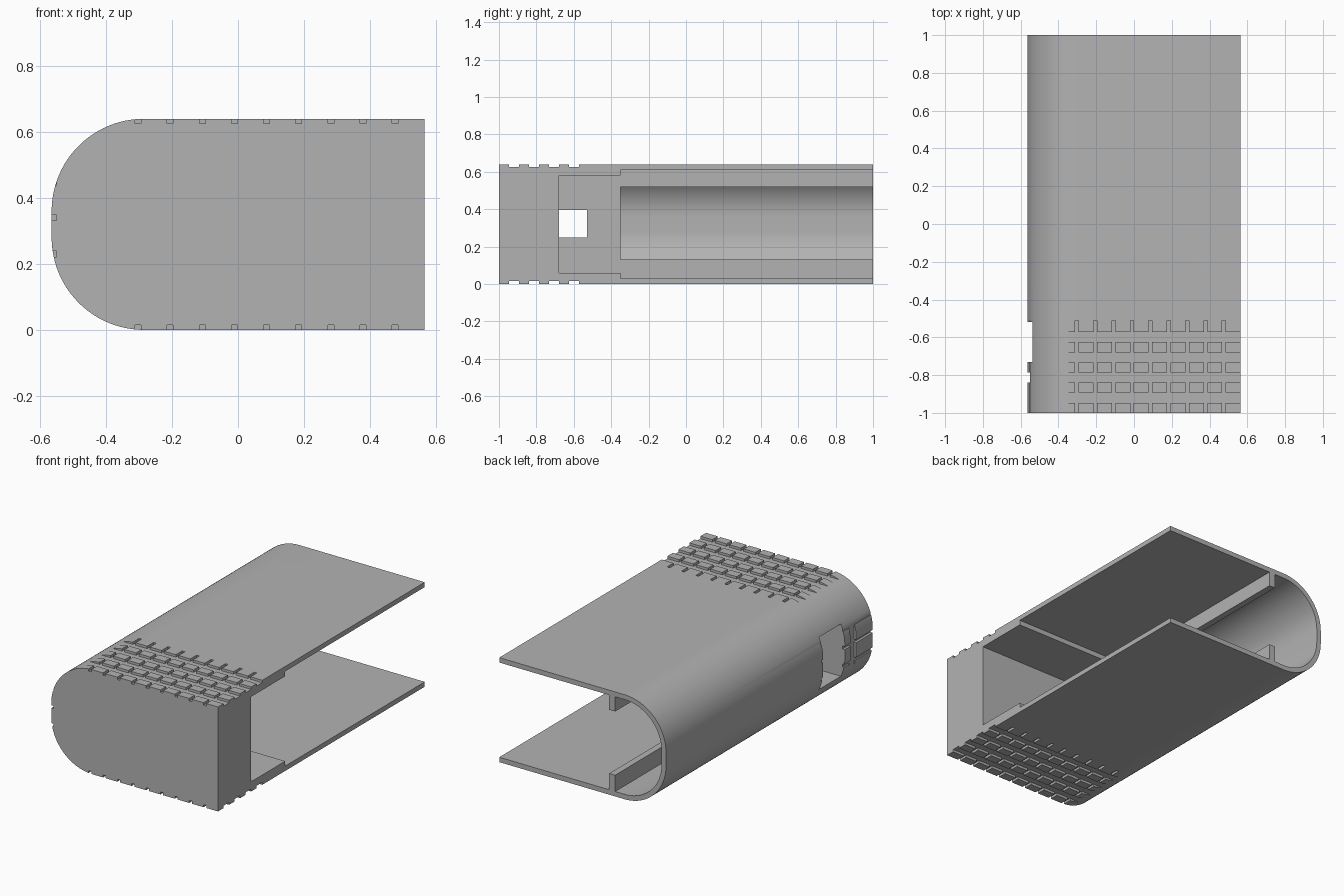
import bpy
import bmesh
import math

cube = bpy.data.objects.get("Cube")
if cube:
    bpy.data.objects.remove(cube, do_unlink=True)

W, H, R, WALL = 0.565, 0.64, 0.28, 0.03
DEPTH = 0.015            # groove depth
WELL_X = -0.18           # inner end of the front pocket

grey = bpy.data.materials.new("plain grey")
grey.use_nodes = True
grey.diffuse_color = (0.45, 0.45, 0.45, 1)
grey.node_tree.nodes["Principled BSDF"].inputs["Base Color"].default_value = grey.diffuse_color


def make_object(name, bm):
    bmesh.ops.recalc_face_normals(bm, faces=bm.faces)
    mesh = bpy.data.meshes.new(name)
    bm.to_mesh(mesh)
    bm.free()
    mesh.materials.append(grey)
    obj = bpy.data.objects.new(name, mesh)
    bpy.context.collection.objects.link(obj)
    return obj


def add_box(bm, x, y, z):
    verts = bmesh.ops.create_cube(bm, size=1)["verts"]
    for v in verts:
        v.co = [lo + (c + 0.5) * (hi - lo) for c, (lo, hi) in zip(v.co, (x, y, z))]


def boxes(name, *specs):
    bm = bmesh.new()
    for spec in specs:
        add_box(bm, *spec)
    return make_object(name, bm)


def rounded_bar(name, inset, right, y0, y1, steps=24):
    """Extrude a D-shaped section, rounded on the -x side, along y."""
    r = R - inset
    pts = [(right, inset), (right, H - inset)]
    for zc, start in ((H - R, 90), (R, 180)):
        for i in range(steps + 1):
            a = math.radians(start + 90 * i / steps)
            pts.append((-W + R + r * math.cos(a), zc + r * math.sin(a)))
    bm = bmesh.new()
    face = bm.faces.new([bm.verts.new((x, y0, z)) for x, z in pts])
    new = bmesh.ops.extrude_face_region(bm, geom=[face])["geom"]
    for v in new:
        if isinstance(v, bmesh.types.BMVert):
            v.co.y = y1
    return make_object(name, bm)


def cut(obj, cutter):
    mod = obj.modifiers.new("cut", "BOOLEAN")
    mod.operation = "DIFFERENCE"
    mod.solver = "EXACT"
    mod.use_self = True
    mod.object = cutter
    bpy.context.view_layer.update()
    graph = bpy.context.evaluated_depsgraph_get()
    mesh = bpy.data.meshes.new_from_object(obj.evaluated_get(graph))
    obj.modifiers.clear()
    obj.data = mesh
    bpy.data.objects.remove(cutter, do_unlink=True)


# Shell with long open channel and front pocket
shell = rounded_bar("shell", 0, W, -1, 1)
cut(shell, rounded_bar("channel_cutter", WALL, 1, -0.35, 1.2))
cut(shell, boxes("pocket_cutter", ((WELL_X, 1), (-0.68, -0.3), (0.06, 0.58))))

# Side port: wide recess with a smaller opening into the pocket
cut(shell, boxes("recess_cutter", ((-1, -0.32), (-0.73, -0.52), (0.16, 0.48))))
cut(shell, boxes("port_cutter", ((-0.4, -0.1), (-0.72, -0.53), (0.25, 0.395))))

# Grip grooves on top, bottom and rounded side
cross_y = [(-0.947 + 0.107 * i, -0.893 + 0.107 * i) for i in range(4)]
long_y = (-1.1, -0.51)
for z in ((H - DEPTH, H + 0.1), (-0.1, DEPTH)):
    specs = [((-0.5, 1), y, z) for y in cross_y]
    for i in range(9):
        x = -0.303 + 0.0974 * i
        specs.append(((x - 0.009, x + 0.009), long_y, z))
    cut(shell, boxes("grip_cutter", *specs))

side_x = (-1, -W + DEPTH)
specs = [(side_x, cross_y[1], (0.1, 0.54))]
for zc in (0.23, 0.34, 0.447):
    specs.append((side_x, long_y, (zc - 0.009, zc + 0.009)))
cut(shell, boxes("side_grip_cutter", *specs))

# Inner rails along the channel
for name, z in (("lower_rail", (0.02, 0.13)), ("upper_rail", (0.52, 0.62))):
    boxes(name, ((-0.22, WELL_X), (-0.36, 1), z))

# Smooth the rounded side only
bpy.ops.object.select_all(action="DESELECT")
shell.select_set(True)
bpy.context.view_layer.objects.active = shell
bpy.ops.object.shade_smooth_by_angle(angle=math.radians(25))
